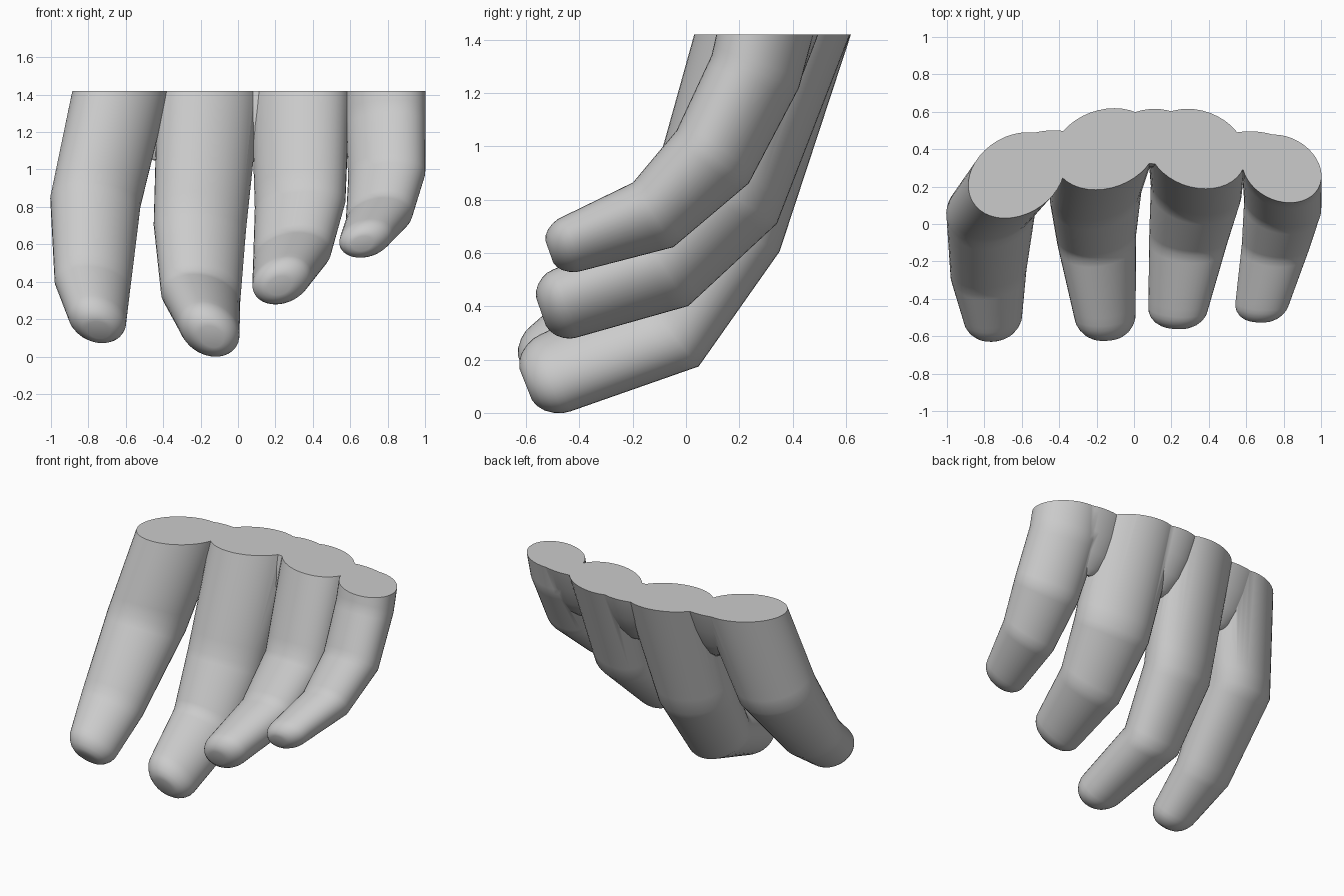
import bpy, bmesh, math
from mathutils import Vector

cube = bpy.data.objects.get("Cube")
if cube:
    bpy.data.objects.remove(cube, do_unlink=True)

TOP = 1.42
SIDES = 40

skin = bpy.data.materials.new("plain_grey")
skin.use_nodes = True
skin.diffuse_color = (0.6, 0.6, 0.6, 1)
skin.node_tree.nodes["Principled BSDF"].inputs["Base Color"].default_value = (0.6, 0.6, 0.6, 1)


def loft(name, rings):
    """Skin a list of vertex rings and close both ends."""
    bm = bmesh.new()
    loops = [[bm.verts.new(p) for p in ring] for ring in rings]
    for a, b in zip(loops, loops[1:]):
        for i in range(SIDES):
            j = (i + 1) % SIDES
            bm.faces.new((a[i], a[j], b[j], b[i]))
    bm.faces.new(loops[0])
    bm.faces.new(loops[-1])
    bmesh.ops.recalc_face_normals(bm, faces=bm.faces)
    mesh = bpy.data.meshes.new(name)
    bm.to_mesh(mesh)
    bm.free()
    mesh.materials.append(skin)
    obj = bpy.data.objects.new(name, mesh)
    bpy.context.scene.collection.objects.link(obj)
    return obj


def ellipse(centre, along, half_x, half_n, skew=0):
    """Cross-section spanned by x and the normal of the path in the side plane."""
    normal = Vector((0, -along.z, along.y)).normalized()
    ring = []
    for i in range(SIDES):
        a = math.tau * i / SIDES
        x = half_x * math.cos(a) + skew * half_n * math.sin(a)
        ring.append(centre + Vector((x, 0, 0)) + normal * half_n * math.sin(a))
    return ring


def finger(name, joints, cap, skew):
    """Joints are (x, y, z, half width, half depth), from knuckle to fingertip."""
    pts = [Vector(j[:3]) for j in joints]
    size = [Vector(j[3:]) for j in joints]
    # carry the finger on above the cut plane
    pts[0] = pts[0] + (pts[0] - pts[1]) * (0.15 / (pts[0].z - pts[1].z))
    dirs = [(b - a).normalized() for a, b in zip(pts, pts[1:])]
    turns = [dirs[0]] + [a + b for a, b in zip(dirs, dirs[1:])] + [dirs[-1]]
    mitres = [ellipse(p, d, *s, skew) for p, d, s in zip(pts, turns, size)]
    rings = []
    for a, b in zip(mitres, mitres[1:]):
        # tight rings beside each joint keep the crease crisp
        for t in (0, 0.12, 0.88):
            rings.append([p.lerp(q, t) for p, q in zip(a, b)])
    # blunt rounded fingertip
    for t, k in ((0, 1), (0.25, 0.97), (0.5, 0.89), (0.75, 0.75), (0.92, 0.58), (1, 0.4)):
        rings.append(ellipse(pts[-1] + dirs[-1] * cap * t, dirs[-1], *(size[-1] * k), skew))
    return loft(name, rings)


def web(name, x, y, half_y):
    """Broad tapered flesh between two neighbouring knuckles."""
    down = Vector((0, -0.3, -1))
    rings = []
    for drop, k in ((-0.15, 1.05), (0, 1), (0.12, 0.9), (0.24, 0.7), (0.33, 0.4), (0.37, 0.1)):
        centre = Vector((x, y, TOP)) + down * drop
        rings.append(ellipse(centre, down, 0.22 * k, half_y * k))
    return loft(name, rings)


hand = finger("fingers", [
    (-0.628, 0.26, TOP, 0.255, 0.222), (-0.762, 0.09, 0.83, 0.238, 0.22),
    (-0.778, -0.265, 0.385, 0.2, 0.165), (-0.755, -0.495, 0.21, 0.155, 0.145)], 0.115, 0.2)
parts = [
    finger("middle_finger", [
        (-0.155, 0.4, TOP, 0.278, 0.21), (-0.204, 0.17, 0.69, 0.243, 0.2),
        (-0.2, -0.07, 0.317, 0.208, 0.185), (-0.155, -0.49, 0.15, 0.16, 0.155)], 0.12, 0.22),
    finger("ring_finger", [
        (0.335, 0.4, TOP, 0.265, 0.205), (0.332, 0.18, 0.81, 0.238, 0.19),
        (0.29, -0.08, 0.54, 0.205, 0.165), (0.235, -0.455, 0.41, 0.155, 0.135)], 0.095, -0.24),
    finger("little_finger", [
        (0.79, 0.295, TOP, 0.208, 0.18), (0.79, 0.26, 1.28, 0.208, 0.175),
        (0.795, 0.1, 0.96, 0.202, 0.168), (0.755, -0.123, 0.743, 0.175, 0.143),
        (0.685, -0.425, 0.635, 0.14, 0.108)], 0.095, -0.25),
    web("web_inner", -0.43, 0.395, 0.1),
    web("web_middle", 0.11, 0.465, 0.142),
    web("web_outer", 0.62, 0.39, 0.1),
]

# fuse everything into one body
for part in parts:
    part.hide_render = True
    mod = hand.modifiers.new("fuse", 'BOOLEAN')
    mod.operation = 'UNION'
    mod.solver = 'EXACT'
    mod.object = part
graph = bpy.context.evaluated_depsgraph_get()
fused = bpy.data.meshes.new_from_object(hand.evaluated_get(graph))
hand.modifiers.clear()
hand.data = fused
for part in parts:
    bpy.data.objects.remove(part, do_unlink=True)

# flat cut across the knuckles
bm = bmesh.new()
bm.from_mesh(fused)
cut = bmesh.ops.bisect_plane(bm, geom=bm.verts[:] + bm.edges[:] + bm.faces[:],
                             plane_co=(0, 0, TOP), plane_no=(0, 0, 1), clear_outer=True)
rim = [e for e in cut["geom_cut"] if isinstance(e, bmesh.types.BMEdge)]
bmesh.ops.contextual_create(bm, geom=rim)
bmesh.ops.recalc_face_normals(bm, faces=bm.faces)
bm.to_mesh(fused)
bm.free()

bpy.ops.object.select_all(action='DESELECT')
hand.select_set(True)
bpy.context.view_layer.objects.active = hand
bpy.ops.object.shade_smooth_by_angle(angle=math.radians(40))
